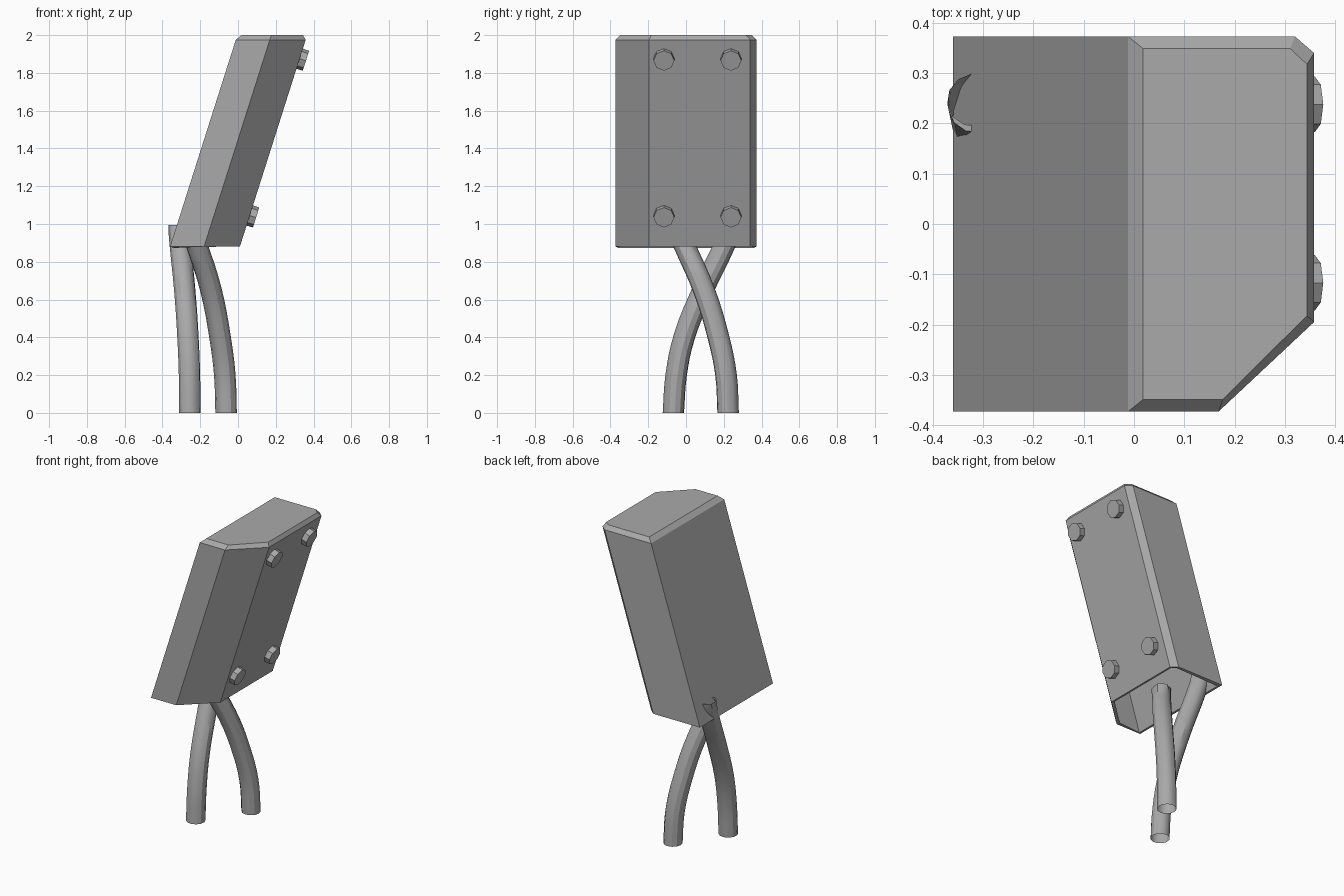
import bpy, bmesh, math
from mathutils import Matrix, Vector

cube = bpy.data.objects.get("Cube")
if cube:
    bpy.data.objects.remove(cube, do_unlink=True)

grey = bpy.data.materials.new("plain_grey")
grey.use_nodes = True
grey.diffuse_color = (0.4, 0.4, 0.4, 1)
grey.node_tree.nodes["Principled BSDF"].inputs["Base Color"].default_value = (0.4, 0.4, 0.4, 1)

BASE, SHOULDER, TOP = 0.88, 1.975, 2.0
SLOPE = 0.318                      # sideways lean of the housing per unit of height
TILT = math.atan(SLOPE)


def lean(z):
    """x of the housing's left-hand edge at height z."""
    return -0.36 + SLOPE * (z - BASE)


def add_mesh(name, bm):
    bmesh.ops.recalc_face_normals(bm, faces=bm.faces)
    mesh = bpy.data.meshes.new(name)
    bm.to_mesh(mesh)
    bm.free()
    mesh.materials.append(grey)
    obj = bpy.data.objects.new(name, mesh)
    bpy.context.collection.objects.link(obj)
    return obj


# Leaning hollow housing: sheared profile, chamfered top, open underneath
profile = [(0, -0.373), (0.18, -0.373), (0.37, -0.195),
           (0.37, 0.34), (0.332, 0.373), (0, 0.373)]
bm = bmesh.new()
rings = []
for z, su, sy in ((BASE, 1, 1), (SHOULDER, 1, 1), (TOP, 0.88, 0.935)):
    rings.append([bm.verts.new((lean(z) + 0.185 + (u - 0.185) * su, y * sy, z))
                  for u, y in profile])
for low, high in zip(rings, rings[1:]):
    for i in range(len(profile)):
        j = (i + 1) % len(profile)
        bm.faces.new((low[i], low[j], high[j], high[i]))
bm.faces.new(rings[-1])
bm.normal_update()
if bm.faces[-1:][0].normal.z < 0:
    bmesh.ops.reverse_faces(bm, faces=bm.faces)
housing = add_mesh("housing", bm)
shell = housing.modifiers.new("wall", 'SOLIDIFY')
shell.thickness = 0.02
shell.offset = -1
shell.use_even_offset = True

# Eight-sided bolt heads on the sloping face
normal = Vector((math.cos(TILT), 0, -math.sin(TILT)))
for row, z in (("lower", 1.045), ("upper", 1.875)):
    for side, y in (("front", -0.117), ("back", 0.238)):
        bm = bmesh.new()
        bmesh.ops.create_cone(bm, cap_ends=True, segments=8,
                              radius1=0.057, radius2=0.055, depth=0.06)
        centre = Vector((lean(z) + 0.37, y, z)) + normal * 0.005
        turn = Matrix.Rotation(math.pi / 2 + TILT, 4, 'Y')
        bm.transform(Matrix.Translation(centre) @ turn)
        add_mesh(f"{row}_{side}_bolt", bm)


# Crossing cables: open-ended tubes running up into the housing
def cable(name, points):
    curve = bpy.data.curves.new(name, 'CURVE')
    curve.dimensions = '3D'
    curve.bevel_depth = 0.057
    curve.bevel_resolution = 4
    curve.resolution_u = 4
    spline = curve.splines.new('BEZIER')
    spline.bezier_points.add(len(points) - 1)
    for bp, p in zip(spline.bezier_points, points):
        bp.co = p
        bp.handle_left_type = bp.handle_right_type = 'AUTO'
    curve.materials.append(grey)
    obj = bpy.data.objects.new(name, curve)
    bpy.context.collection.objects.link(obj)
    bpy.ops.object.select_all(action='DESELECT')
    obj.select_set(True)
    bpy.context.view_layer.objects.active = obj
    bpy.ops.object.convert(target='MESH')
    obj = bpy.context.view_layer.objects.active
    # level both ends
    for v in obj.data.vertices:
        if v.co.z < 0.02:
            v.co.z = 0
        elif v.co.z > 0.96:
            v.co.z = 0.995
    bpy.ops.object.shade_smooth_by_angle()


cable("outer_cable", [(-0.255, -0.067, 0), (-0.257, -0.052, 0.2), (-0.265, -0.01, 0.4),
                      (-0.282, 0.09, 0.65), (-0.305, 0.2, 0.88), (-0.315, 0.247, 0.995)])
cable("inner_cable", [(-0.063, 0.223, 0), (-0.07, 0.212, 0.2), (-0.095, 0.172, 0.4),
                      (-0.143, 0.095, 0.65), (-0.215, -0.005, 0.88), (-0.255, -0.055, 0.995)])
